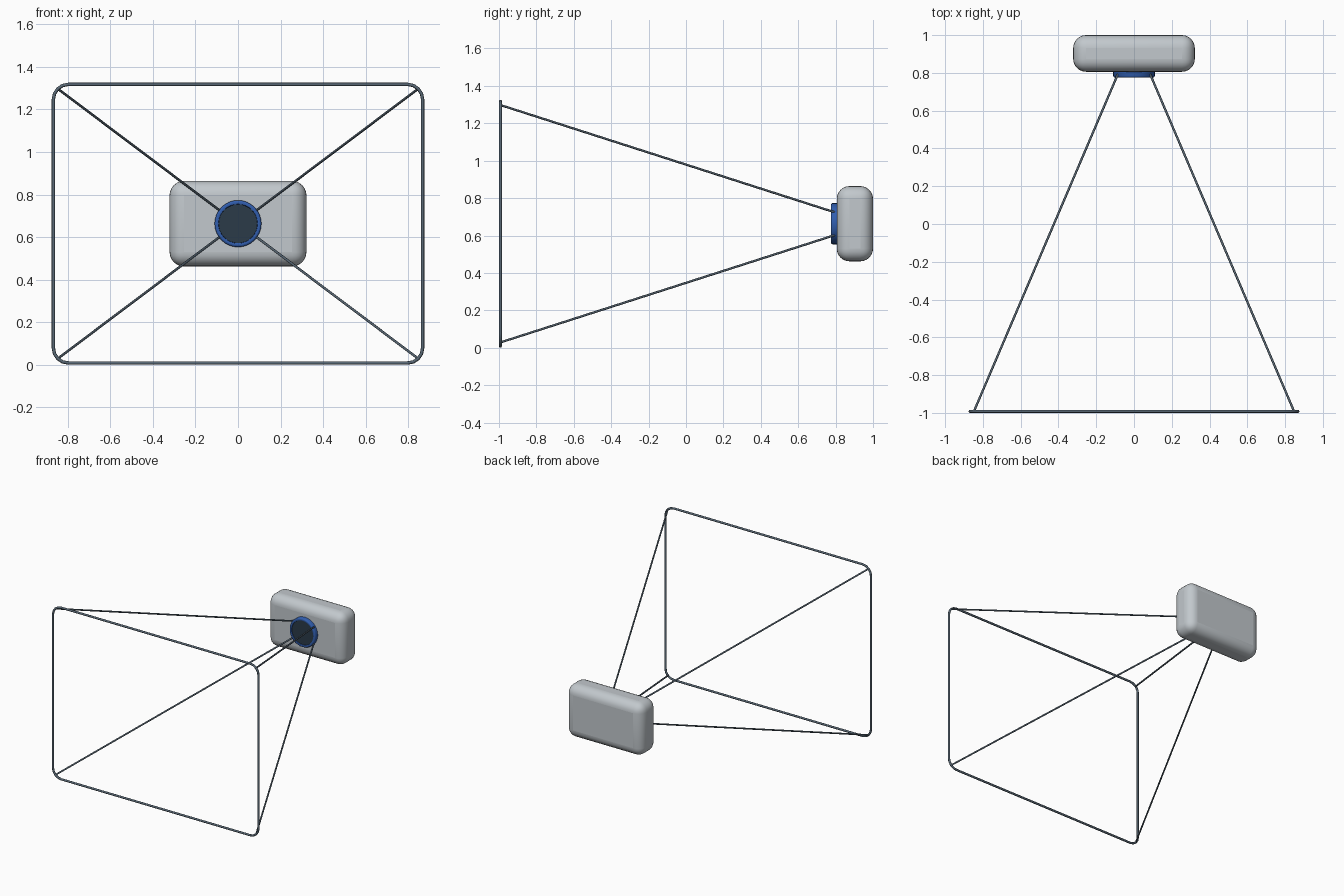
import bpy, bmesh
from math import sin, cos, pi
from mathutils import Matrix, Vector

cube = bpy.data.objects.get("Cube")
if cube:
    bpy.data.objects.remove(cube, do_unlink=True)

MID = 0.663  # height of the optical axis


def material(name, rgb):
    m = bpy.data.materials.new(name)
    m.diffuse_color = (*rgb, 1)
    m.use_nodes = True
    m.node_tree.nodes["Principled BSDF"].inputs["Base Color"].default_value = (*rgb, 1)
    return m


grey = material("light grey", (0.54, 0.58, 0.61))
slate = material("wire slate", (0.10, 0.14, 0.18))
dark = material("dark glass", (0.024, 0.043, 0.065))
blue = material("lens blue", (0.03, 0.11, 0.42))


def finish(obj):
    bpy.ops.object.select_all(action='DESELECT')
    obj.select_set(True)
    bpy.context.view_layer.objects.active = obj
    if obj.type == 'CURVE':
        bpy.ops.object.convert(target='MESH')
    bpy.ops.object.shade_smooth_by_angle(angle=0.9)


def add_mesh(name, bm, mat):
    me = bpy.data.meshes.new(name)
    bmesh.ops.recalc_face_normals(bm, faces=bm.faces)
    bm.to_mesh(me)
    bm.free()
    me.materials.append(mat)
    obj = bpy.data.objects.new(name, me)
    bpy.context.collection.objects.link(obj)
    return obj


def wire(name, points, radius, cyclic=False):
    cu = bpy.data.curves.new(name, 'CURVE')
    cu.dimensions = '3D'
    cu.bevel_depth = radius
    cu.bevel_resolution = 2
    cu.use_fill_caps = True
    sp = cu.splines.new('POLY')
    sp.points.add(len(points) - 1)
    for p, co in zip(sp.points, points):
        p.co = (*co, 1)
    sp.use_cyclic_u = cyclic
    cu.materials.append(slate)
    obj = bpy.data.objects.new(name, cu)
    bpy.context.collection.objects.link(obj)
    finish(obj)


# Camera body: rounded box
bm = bmesh.new()
bmesh.ops.create_cube(bm, size=1)
bmesh.ops.transform(bm, matrix=Matrix.Translation((0, 0.903, MID)) @ Matrix.Diagonal((0.644, 0.194, 0.402, 1)), verts=bm.verts)
body = add_mesh("camera_body", bm, grey)
bevel = body.modifiers.new("rounding", 'BEVEL')
bevel.width = 0.068
bevel.segments = 6
finish(body)

# Lens ring: turned profile of (radius, y)
profile = [(0.11, 0.815), (0.11, 0.783), (0.107, 0.777), (0.1, 0.775), (0.092, 0.777), (0.09, 0.815)]
bm = bmesh.new()
verts = [bm.verts.new((r, y, 0)) for r, y in profile]
edges = [bm.edges.new(pair) for pair in zip(verts, verts[1:])]
bmesh.ops.spin(bm, geom=verts + edges, cent=(0, 0, 0), axis=(0, 1, 0), angle=2 * pi, steps=32)
bmesh.ops.remove_doubles(bm, verts=bm.verts, dist=0.0001)
bmesh.ops.translate(bm, vec=(0, 0, MID), verts=bm.verts)
finish(add_mesh("lens_ring", bm, blue))

# Lens glass: dark disc inside the ring
bm = bmesh.new()
bmesh.ops.create_cone(bm, cap_ends=True, segments=32, radius1=0.091, radius2=0.091, depth=0.03)
bmesh.ops.transform(bm, matrix=Matrix.Translation((0, 0.796, MID)) @ Matrix.Rotation(pi / 2, 4, 'X'), verts=bm.verts)
finish(add_mesh("lens_glass", bm, dark))

# View frame: rounded rectangle of wire
HALF_W, HALF_H, CORNER, FRONT = 0.868, 0.655, 0.07, -0.992
loop = []
for i, (sx, sz) in enumerate([(1, 1), (-1, 1), (-1, -1), (1, -1)]):
    for step in range(5):
        a = (i + step / 4) * pi / 2
        loop.append((sx * (HALF_W - CORNER) + CORNER * cos(a), FRONT,
                     MID + sz * (HALF_H - CORNER) + CORNER * sin(a)))
wire("view_frame", loop, 0.008, cyclic=True)

# Sight rods: from each frame corner back to the lens
inset = CORNER * (1 - cos(pi / 4))
for side, sx in (("left", 1), ("right", -1)):
    for level, sz in (("upper", 1), ("lower", -1)):
        start = Vector((sx * (HALF_W - inset), FRONT, MID + sz * (HALF_H - inset)))
        end = Vector((sx * 0.074, 0.82, MID + sz * 0.053))
        wire(f"sight_rod_{level}_{side}", [start, end], 0.006)
